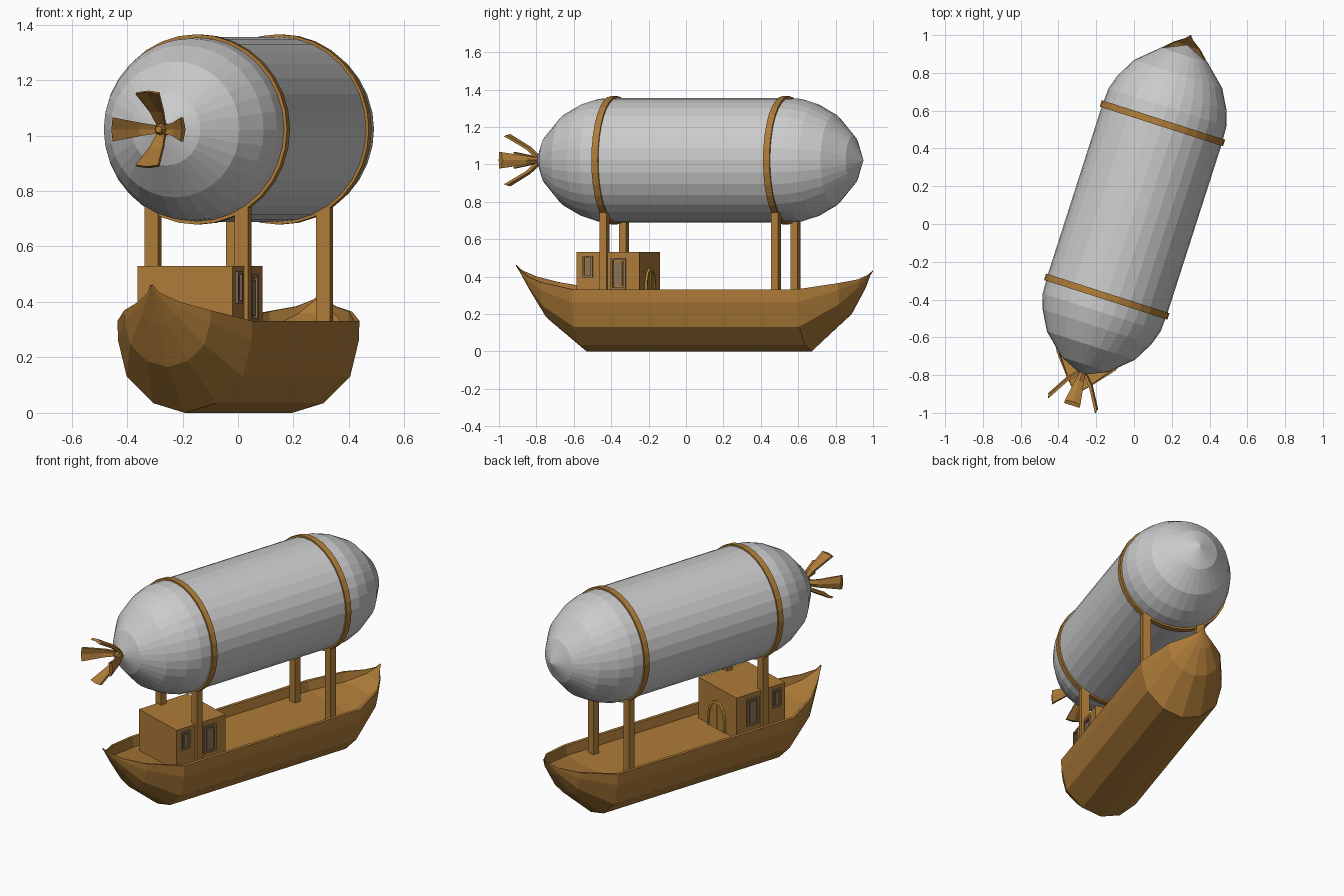
import bpy, bmesh, math
from mathutils import Matrix, Vector

if "Cube" in bpy.data.objects:
    bpy.data.objects.remove(bpy.data.objects["Cube"])

# Ship runs along local +y, then the whole model is yawed
M = Matrix.Translation((-0.019, 0.006, 0)) @ Matrix.Rotation(math.radians(-17.8), 4, 'Z')


def material(name, rgb):
    m = bpy.data.materials.new(name)
    m.diffuse_color = (*rgb, 1)
    m.use_nodes = True
    m.node_tree.nodes["Principled BSDF"].inputs["Base Color"].default_value = m.diffuse_color
    return m


WOOD = material("wood", (0.42, 0.20, 0.04))
TRIM = material("window_trim", (0.26, 0.17, 0.09))
GOLD = material("door_trim", (0.55, 0.33, 0.03))


def finish(name, bm, mat=None):
    bmesh.ops.remove_doubles(bm, verts=bm.verts, dist=1e-5)
    bmesh.ops.recalc_face_normals(bm, faces=bm.faces)
    me = bpy.data.meshes.new(name)
    bm.to_mesh(me)
    bm.free()
    me.transform(M)
    if mat:
        me.materials.append(mat)
    ob = bpy.data.objects.new(name, me)
    bpy.context.collection.objects.link(ob)
    return ob


def loft(name, rings, mat=None, closed=False):
    """Skin closed rings of points; cap the ends or join last to first."""
    bm = bmesh.new()
    vs = [[bm.verts.new(p) for p in r] for r in rings]
    n = len(vs[0])
    pairs = list(zip(vs, vs[1:])) + ([(vs[-1], vs[0])] if closed else [])
    for a, b in pairs:
        for i in range(n):
            j = (i + 1) % n
            bm.faces.new((a[i], a[j], b[j], b[i]))
    if not closed:
        bm.faces.new(vs[0])
        bm.faces.new(vs[-1])
    return finish(name, bm, mat)


def box(name, lo, hi, mat):
    bm = bmesh.new()
    bmesh.ops.create_cube(bm, size=1)
    lo, hi = Vector(lo), Vector(hi)
    for v in bm.verts:
        v.co = Vector([(lo[k] + hi[k]) / 2 + v.co[k] * (hi[k] - lo[k]) for k in range(3)])
    return finish(name, bm, mat)


def circle(y, r, n=32, z=1.022):
    return [(r * math.cos(2 * math.pi * i / n), y, z + r * math.sin(2 * math.pi * i / n)) for i in range(n)]


# Gas balloon
half = [(0.47, 0.333), (0.57, 0.328), (0.65, 0.303), (0.755, 0.245), (0.86, 0.13), (0.917, 0.001)]
prof = [(-y, r) for y, r in reversed(half)] + half
loft("balloon", [circle(0.0725 + y, r) for y, r in prof])

# Straps and the posts that carry them
for end, y in (("rear", -0.41), ("front", 0.554)):
    loft(end + "_strap", [circle(y + dy, r) for dy, r in
         ((-0.018, 0.325), (-0.018, 0.343), (0.018, 0.343), (0.018, 0.325))], WOOD, closed=True)
    for side, x in (("left", -0.17), ("right", 0.17)):
        box(f"{end}_{side}_post", (x - 0.026, y - 0.02, 0.25), (x + 0.026, y + 0.02, 0.745), WOOD)

# Hull: one half section, scaled along stations, with bulwark and sunken deck
SECTION = [(0.0, 0.0), (0.12, 0.035), (0.22, 0.13), (0.253, 0.26), (0.255, 0.33)]


def station(y, scale, keel, rim):
    right = [(x * scale, y, keel + (rim - keel) * z / 0.33) for x, z in SECTION]
    deck = max(rim - 0.06, keel + (rim - keel) * 0.6)
    right += [(0.235 * scale, y, rim), (0.228 * scale, y, deck)]
    left = [(-x, yy, z) for x, yy, z in reversed(right[1:])]
    return right + left


loft("hull", [station(*s) for s in (
    (-0.96, 0.01, 0.455, 0.465), (-0.935, 0.08, 0.42, 0.435), (-0.87, 0.31, 0.315, 0.40),
    (-0.77, 0.64, 0.165, 0.37), (-0.565, 1, 0, 0.332), (0.70, 1, 0, 0.332),
    (0.90, 0.64, 0.18, 0.365), (0.985, 0.29, 0.32, 0.385), (1.022, 0.08, 0.40, 0.41),
    (1.044, 0.01, 0.428, 0.433))], WOOD)

# Cabin
box("cabin", (-0.18, -0.563, 0.25), (0.18, -0.211, 0.53), WOOD)

# Windows on both cabin sides: four frame bars and a pane
for side, s in (("left", -1), ("right", 1)):
    for tag, y, w, z0, z1 in (("small", -0.50, 0.03, 0.395, 0.51), ("large", -0.327, 0.042, 0.33, 0.50)):
        def slab(part, y0, y1, a, b, d):
            x0, x1 = sorted((s * 0.175, s * (0.18 + d)))
            box(f"{side}_{tag}_window_{part}", (x0, y0, a), (x1, y1, b), TRIM)
        t = 0.012
        slab("pane", y - w + 0.02, y + w - 0.02, z0 + 0.02, z1 - 0.02, 0.005)
        slab("rear_bar", y - w, y - w + t, z0, z1, 0.01)
        slab("front_bar", y + w - t, y + w, z0, z1, 0.01)
        slab("sill", y - w, y + w, z0, z0 + t, 0.01)
        slab("lintel", y - w, y + w, z1 - t, z1, 0.01)


# Arched cabin door with a gold surround
def arch(y, w, top, n=8):
    pts = [(w * math.cos(math.pi * i / n), y, top - 0.1 + 0.1 * math.sin(math.pi * i / n)) for i in range(n + 1)]
    return [(w, y, 0.265)] + pts + [(-w, y, 0.265)]


loft("door_panel", [arch(-0.215, 0.07, 0.435), arch(-0.206, 0.07, 0.435)], WOOD)
loft("door_surround", [arch(-0.215, 0.068, 0.433), arch(-0.200, 0.068, 0.433),
                       arch(-0.200, 0.08, 0.446), arch(-0.215, 0.08, 0.446)], GOLD, closed=True)
box("door_seam", (-0.004, -0.21, 0.265), (0.004, -0.202, 0.433), GOLD)

# Propeller: four swept-back blades, creased along the middle
for k in range(4):
    R = Matrix.Translation((0, 0, 1.022)) @ Matrix.Rotation(k * math.pi / 2, 4, 'Y')
    rings = []
    for y, r, w in ((-0.835, 0.0, 0.012), (-0.90, 0.06, 0.024), (-1.015, 0.128, 0.043)):
        sec = [(-w, y, r), (0, y, r + 0.006), (w, y, r), (w, y + 0.016, r + 0.006),
               (0, y + 0.022, r + 0.012), (-w, y + 0.016, r + 0.006)]
        rings.append([R @ Vector(p) for p in sec])
    loft(f"propeller_blade_{k + 1}", rings, WOOD)
loft("propeller_hub", [circle(y, r, 8) for y, r in ((-0.80, 0.04), (-0.85, 0.022), (-0.875, 0.012))], WOOD)
